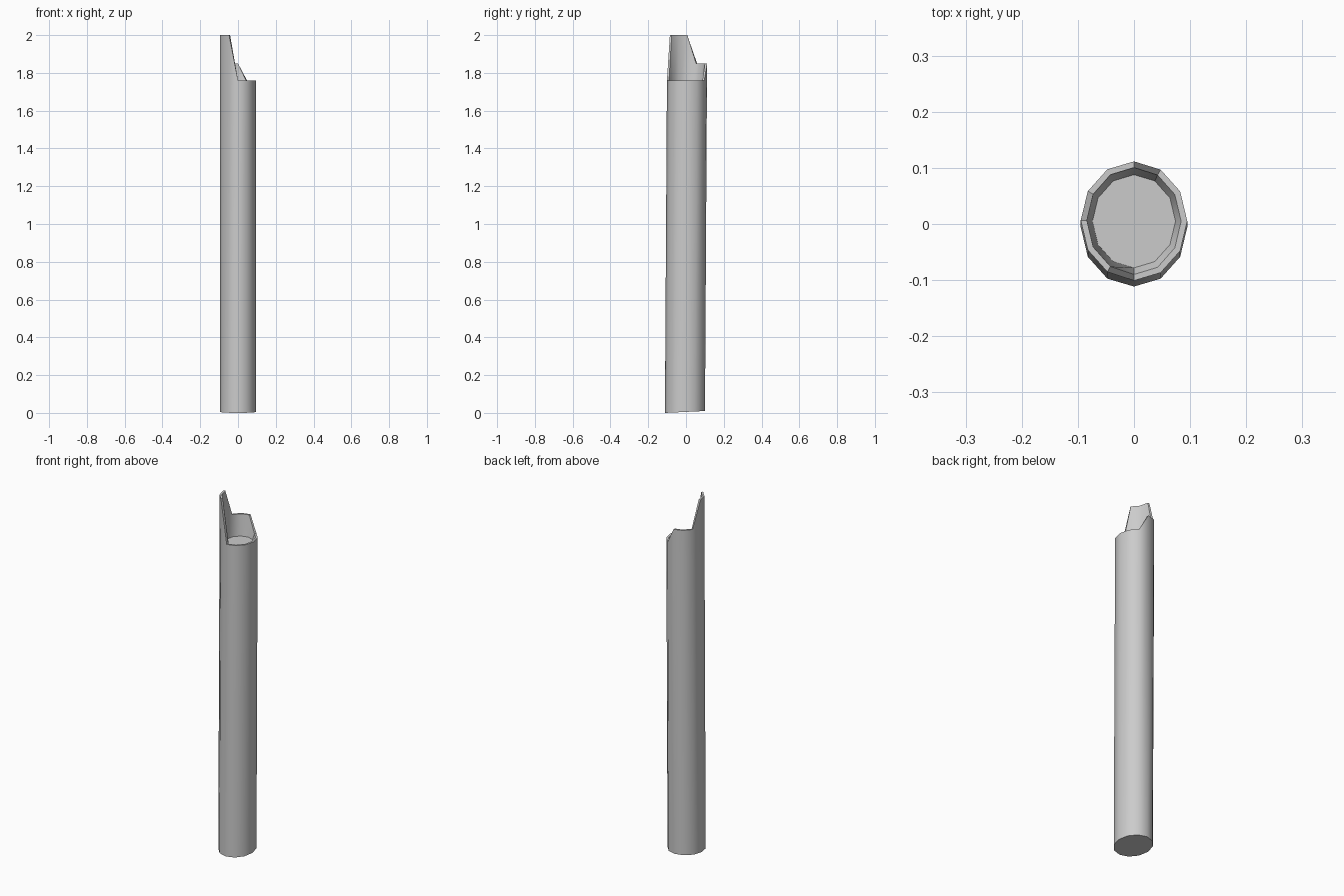
import bpy, bmesh, math

if "Cube" in bpy.data.objects:
    bpy.data.objects.remove(bpy.data.objects["Cube"])

N = 12
# Broken rim height for each of the 12 sides, counter-clockwise from +x
RIM = [1.76] * 3 + [1.85] * 3 + [2.0] * 3 + [1.76] * 3
FLOOR = 1.73

bm = bmesh.new()


def ring(rx, ry, height):
    """Oval ring; the post leans slightly toward +y with height."""
    verts = []
    for i in range(N):
        a = 2 * math.pi * i / N
        z = height(i, math.sin(a))
        verts.append(bm.verts.new((rx * math.cos(a),
                                   ry * math.sin(a) - 0.0055 + 0.006 * z, z)))
    return verts


def bridge(lower, upper):
    for i in range(N):
        j = (i + 1) % N
        bm.faces.new((lower[i], lower[j], upper[j], upper[i]))


# Outer wall, rim, inner wall and recessed floor
base = ring(0.095, 0.106, lambda i, s: 0.005 * (1 + s))
outer = ring(0.095, 0.106, lambda i, s: RIM[i])
inner = ring(0.084, 0.095, lambda i, s: RIM[i])
floor = ring(0.074, 0.083, lambda i, s: FLOOR)
for lower, upper in ((base, outer), (outer, inner), (inner, floor)):
    bridge(lower, upper)
bm.faces.new(base[::-1])
bm.faces.new(floor)
bmesh.ops.recalc_face_normals(bm, faces=bm.faces)

mesh = bpy.data.meshes.new("broken_post")
bm.to_mesh(mesh)
bm.free()
post = bpy.data.objects.new("broken_post", mesh)
bpy.context.collection.objects.link(post)

# Smooth sides, sharp rim and base
bpy.context.view_layer.objects.active = post
post.select_set(True)
bpy.ops.object.shade_smooth_by_angle(angle=math.radians(40))
